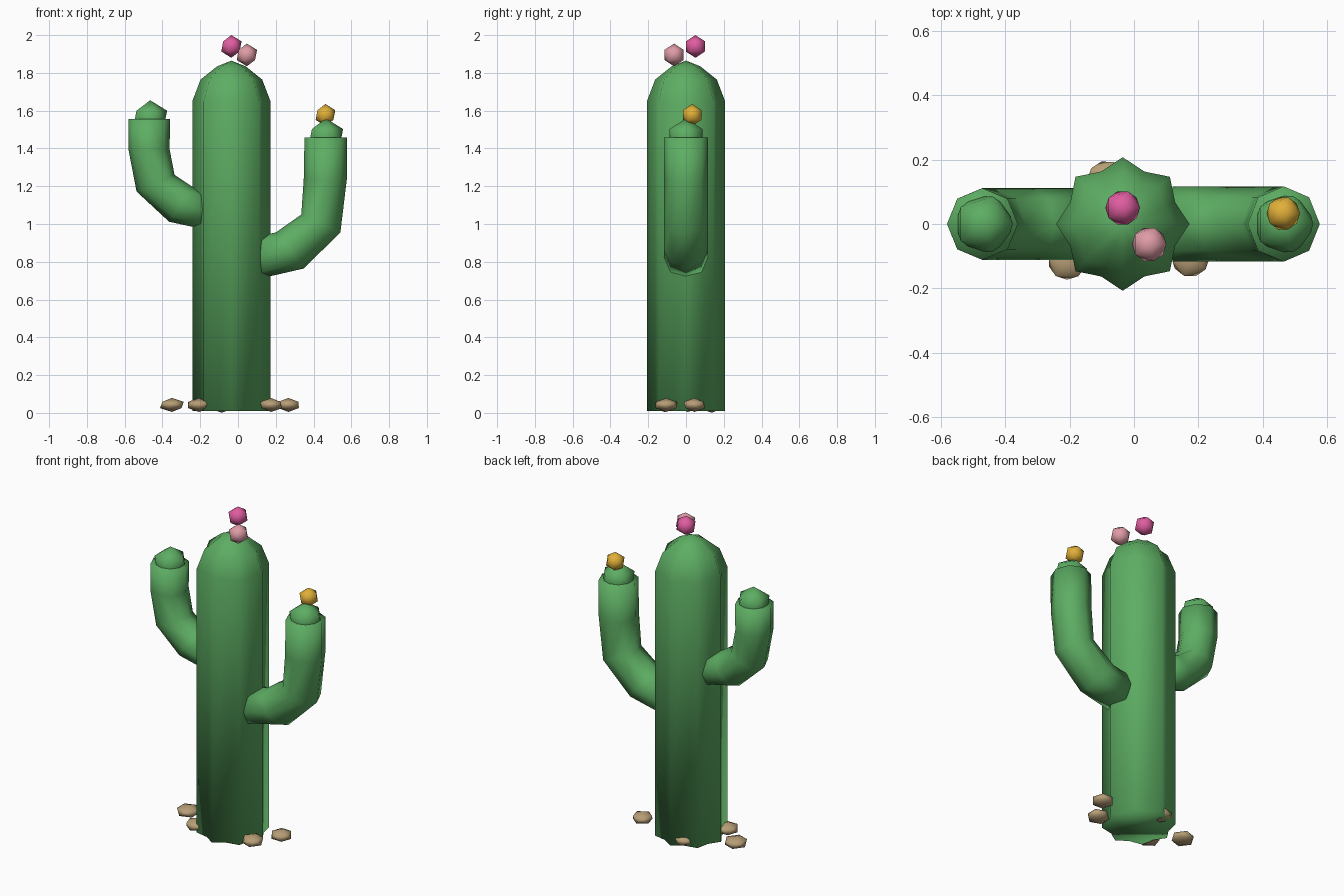
import bpy, bmesh, math
from mathutils import Vector

if "Cube" in bpy.data.objects:
    bpy.data.objects.remove(bpy.data.objects["Cube"])


def material(name, rgb):
    m = bpy.data.materials.new(name)
    m.diffuse_color = (*rgb, 1)
    m.use_nodes = True
    m.node_tree.nodes["Principled BSDF"].inputs["Base Color"].default_value = m.diffuse_color
    return m


GREEN = material("cactus_green", (0.11, 0.42, 0.125))
MAGENTA = material("deep_pink", (0.74, 0.11, 0.35))
PINK = material("pale_pink", (0.74, 0.33, 0.38))
YELLOW = material("golden_yellow", (0.75, 0.43, 0.04))
TAN = material("pebble_tan", (0.47, 0.34, 0.18))


def finish(name, bm, mat):
    bmesh.ops.recalc_face_normals(bm, faces=bm.faces[:])
    me = bpy.data.meshes.new(name)
    bm.to_mesh(me)
    bm.free()
    me.materials.append(mat)
    for p in me.polygons:
        p.use_smooth = True
    ob = bpy.data.objects.new(name, me)
    bpy.context.collection.objects.link(ob)
    return ob


def loft(name, rings, mat, apex=None):
    """Skin a list of point rings, capping both ends (or closing to an apex)."""
    bm = bmesh.new()
    rows = [[bm.verts.new(p) for p in ring] for ring in rings]
    n = len(rows[0])
    for a, b in zip(rows, rows[1:]):
        for i in range(n):
            j = (i + 1) % n
            bm.faces.new((a[i], a[j], b[j], b[i]))
    bm.faces.new(rows[0])
    if apex:
        top = bm.verts.new(apex)
        for i in range(n):
            bm.faces.new((rows[-1][i], rows[-1][(i + 1) % n], top))
    else:
        bm.faces.new(rows[-1])
    return finish(name, bm, mat)


def ball(name, loc, size, mat, turn=0.0):
    bm = bmesh.new()
    bmesh.ops.create_icosphere(bm, subdivisions=1, radius=1)
    ob = finish(name, bm, mat)
    ob.location, ob.scale, ob.rotation_euler.z = loc, size, turn
    return ob


# Ribbed trunk: eight-pointed section with a rounded top
CX = -0.035


def star(radius, z):
    pts = []
    for i in range(16):
        r = radius * (1 if i % 2 == 0 else 0.85)
        a = i * math.pi / 8
        pts.append((CX + r * math.cos(a), r * math.sin(a), z))
    return pts


loft("trunk", [star(r, z) for r, z in
               [(0.207, 0.01), (0.207, 1.65), (0.163, 1.765), (0.075, 1.835)]],
     GREEN, apex=(CX, 0, 1.865))


# Bent arms: eight-sided rings spanning an outer and inner point of the bend
def arm(name, spans, half_width):
    rings = []
    for ox, oz, ix, iz in spans:
        outer, inner = Vector((ox, 0, oz)), Vector((ix, 0, iz))
        mid, half = (outer + inner) / 2, (outer - inner) / 2
        rings.append([mid + half * math.cos(a) + Vector((0, half_width * math.sin(a), 0))
                      for a in (i * math.pi / 4 for i in range(8))])
    loft(name, rings, GREEN)


arm("left_arm", [(-0.17, 0.97, -0.17, 1.175), (-0.365, 1.012, -0.246, 1.2),
                 (-0.537, 1.172, -0.336, 1.26), (-0.58, 1.395, -0.362, 1.395),
                 (-0.58, 1.555, -0.36, 1.555)], 0.111)
arm("right_arm", [(0.12, 0.712, 0.12, 0.94), (0.347, 0.764, 0.2, 0.955),
                  (0.542, 0.955, 0.335, 1.05), (0.576, 1.236, 0.348, 1.236),
                  (0.576, 1.457, 0.352, 1.457)], 0.117)

# Rounded arm tips
ball("left_arm_tip", (-0.465, 0, 1.555), (0.1,) * 3, GREEN)
ball("right_arm_tip", (0.465, 0, 1.457), (0.102,) * 3, GREEN)

# Flower buds
ball("magenta_flower", (-0.035, 0.05, 1.94), (0.06,) * 3, MAGENTA)
ball("pink_flower", (0.047, -0.063, 1.895), (0.06,) * 3, PINK)
ball("yellow_flower", (0.463, 0.033, 1.577), (0.058,) * 3, YELLOW)

# Flattened pebbles around the base
for i, (x, y, r) in enumerate([(-0.35, 0.01, 0.07), (-0.207, -0.113, 0.067),
                               (0.175, -0.105, 0.066), (0.267, 0.045, 0.064),
                               (-0.085, 0.135, 0.068)]):
    ball(f"pebble_{i + 1}", (x, y, 0.042 if i < 4 else 0.038), (r, r, 0.037), TAN, 0.3 * i)
